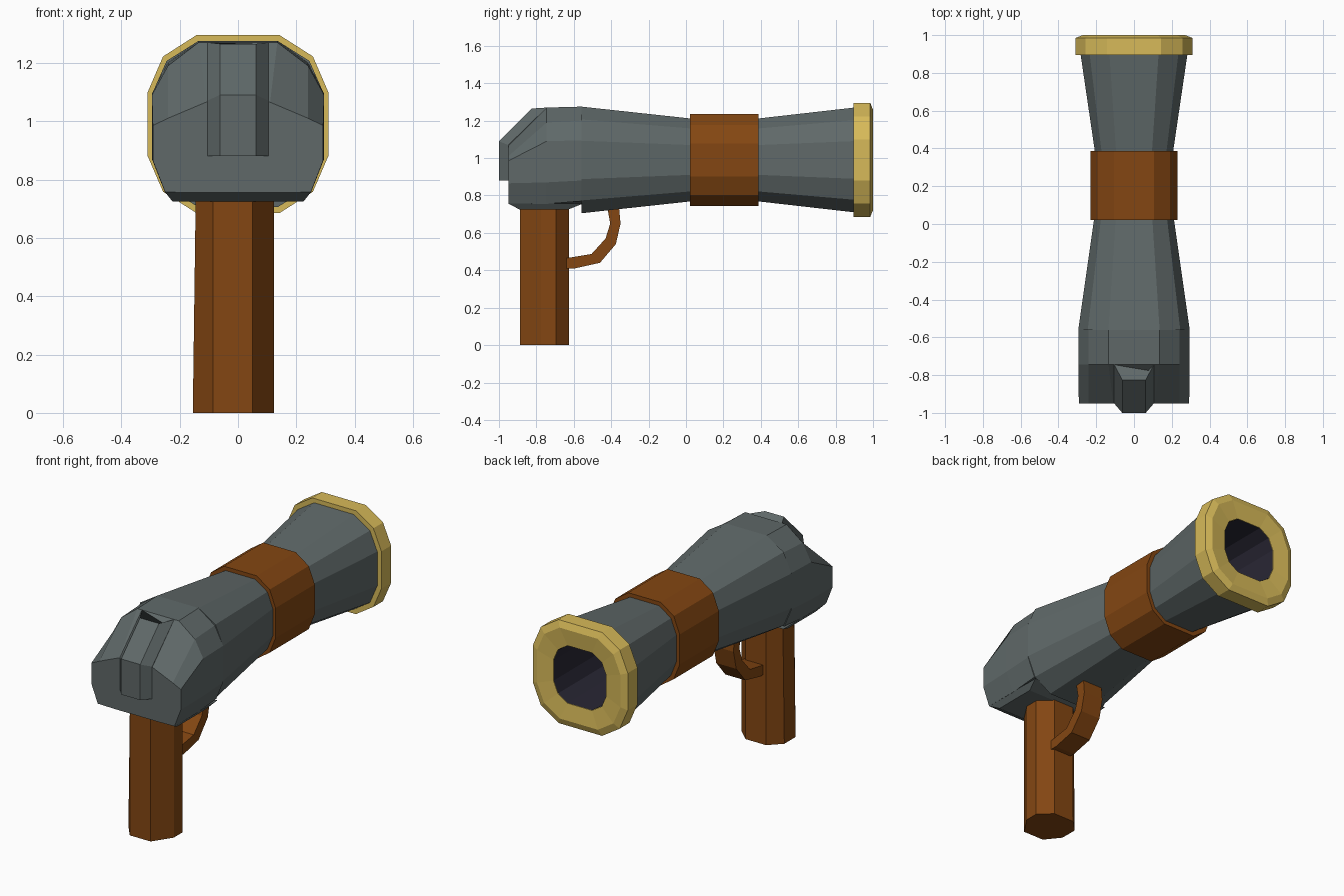
import bpy, bmesh

if "Cube" in bpy.data.objects:
    bpy.data.objects.remove(bpy.data.objects["Cube"])


def material(name, rgb):
    m = bpy.data.materials.new(name)
    m.diffuse_color = (*rgb, 1)
    m.use_nodes = True
    m.node_tree.nodes["Principled BSDF"].inputs["Base Color"].default_value = m.diffuse_color
    return m


GREY = material("slate grey metal", (0.115, 0.14, 0.14))
WOOD = material("brown wood", (0.23, 0.062, 0.006))
GOLD = material("brass", (0.68, 0.49, 0.10))
DARK = material("dark bore", (0.022, 0.02, 0.035))
CZ = 0.99  # height of the barrel axis


def loft(name, rings, mat, cap_start=True, cap_end=True, wrap=False, flip=False):
    """Skin a list of equally long point rings."""
    bm = bmesh.new()
    vs = [[bm.verts.new(p) for p in r] for r in rings]
    n = len(vs[0])
    pairs = list(zip(vs, vs[1:])) + ([(vs[-1], vs[0])] if wrap else [])
    for a, b in pairs:
        for i in range(n):
            j = (i + 1) % n
            bm.faces.new((a[i], a[j], b[j], b[i]))
    if cap_start and not wrap:
        bm.faces.new(vs[0][::-1])
    if cap_end and not wrap:
        bm.faces.new(vs[-1])
    bmesh.ops.recalc_face_normals(bm, faces=bm.faces)
    if flip:
        bmesh.ops.reverse_faces(bm, faces=bm.faces)
    me = bpy.data.meshes.new(name)
    bm.to_mesh(me)
    bm.free()
    me.materials.append(mat)
    ob = bpy.data.objects.new(name, me)
    bpy.context.collection.objects.link(ob)
    return ob


def mirror_ring(half, y):
    """Right half of a section, top to bottom, mirrored in x."""
    pts = half + [(-x, z) for x, z in reversed(half)]
    return [(x, y, z) for x, z in pts]


def ring12(y, rx, rz):
    """Twelve-sided rounded section."""
    unit = [(0.46, 1), (0.83, 0.76), (1, 0.36), (1, -0.36), (0.83, -0.76), (0.46, -1)]
    return mirror_ring([(x * rx, CZ + z * rz) for x, z in unit], y)


# Barrel, narrow in the middle
loft("barrel", [ring12(-0.56, 0.295, 0.285), ring12(0.02, 0.212, 0.222),
                ring12(0.39, 0.208, 0.222), ring12(0.90, 0.283, 0.28)],
     GREY, cap_end=False)

# Wooden band
loft("barrel_band", [ring12(0.022, 0.23, 0.245), ring12(0.387, 0.23, 0.245)], WOOD)

# Brass muzzle ring with a dark bore
loft("muzzle_ring", [ring12(y, r * 1.015, r) for y, r in
                     ((0.895, 0.19), (0.895, 0.305), (0.985, 0.305), (1.0, 0.268), (0.99, 0.17))],
     GOLD, wrap=True)
loft("bore", [ring12(0.988, 0.171, 0.169), ring12(0.1, 0.171, 0.169)], DARK,
     cap_start=False, flip=True)

# Rear housing with a sloped back
loft("rear_housing", [
    mirror_ring([(.135, 1.275), (.24, 1.2), (.295, 1.095), (.295, .88), (.25, .77), (.14, .755)], -0.56),
    mirror_ring([(.135, 1.27), (.24, 1.19), (.295, 1.09), (.295, .87), (.25, .755), (.14, .755)], -0.745),
    mirror_ring([(.11, 1.065), (.24, 1.01), (.292, .985), (.292, .865), (.25, .757), (.14, .755)], -0.95)],
    GREY)


def rect(x, y0, y1, z):
    return [(-x, y0, z), (x, y0, z), (x, y1, z), (-x, y1, z)]


# Tapered plate beneath the housing
loft("grip_collar", [rect(0.25, -0.95, -0.55, 0.757), rect(0.225, -0.89, -0.63, 0.725)], GREY)

# Raised rib on the back, wide at the base and narrow outside
base = [(-0.745, 1.27), (-0.95, 1.07), (-0.95, 0.88)]
outer = [(-0.825, 1.265), (-1.0, 1.09), (-1.0, 0.88)]
inner = [(-0.70, 1.2), (-0.85, 1.03), (-0.85, 0.88)]
loft("rear_rib", [[(-0.105, *b), (-0.062, *o), (0.062, *o), (0.105, *b), (0.1, *i), (-0.1, *i)]
                  for b, o, i in zip(base, outer, inner)], GREY)


# Eight-sided grip
def grip_ring(z, left):
    return [(-.085, -.887, z), (.05, -.887, z), (.124, -.775, z), (.124, -.695, z),
            (.05, -.625, z), (-.085, -.625, z), (left, -.695, z), (left, -.8, z)]


loft("grip", [grip_ring(0, -0.155), grip_ring(0.74, -0.145)], WOOD)

# Trigger guard, a bent strap from grip to barrel
outside = [(-.65, .41), (-.595, .41), (-.46, .44), (-.375, .54), (-.35, .65), (-.36, .76)]
inside = [(-.65, .465), (-.62, .468), (-.505, .487), (-.43, .57), (-.405, .65), (-.425, .76)]
W = 0.065
loft("trigger_guard", [[(-W, *o), (W, *o), (W, *i), (-W, *i)]
                       for o, i in zip(outside, inside)], WOOD)
